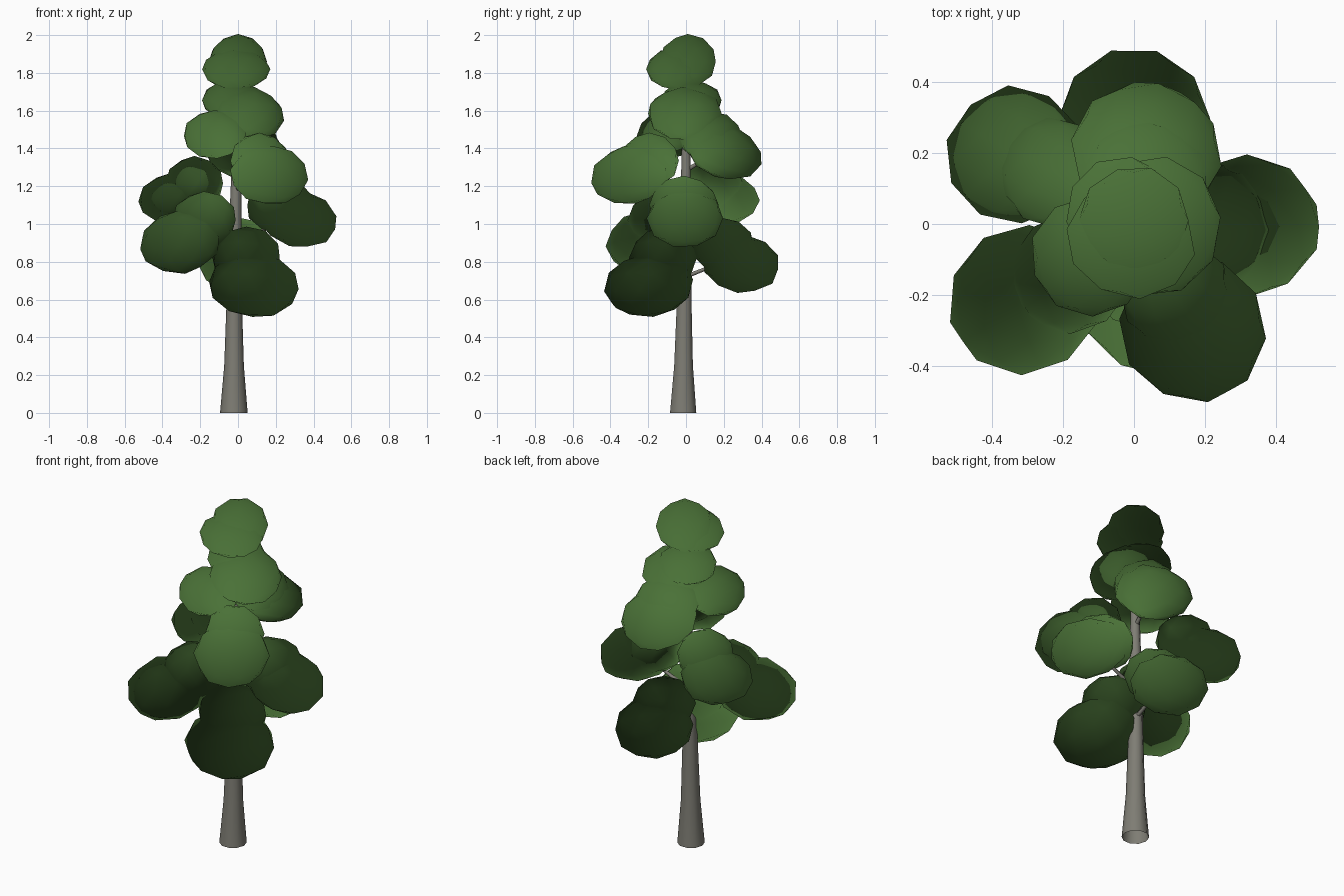
import bpy, bmesh, math, random
from mathutils import Vector, Matrix

if "Cube" in bpy.data.objects:
    bpy.data.objects.remove(bpy.data.objects["Cube"])

random.seed(4)
CROWN = Vector((0, 0, 1.2))


def material(name, rgb):
    m = bpy.data.materials.new(name)
    m.diffuse_color = (*rgb, 1)
    m.use_nodes = True
    m.node_tree.nodes["Principled BSDF"].inputs["Base Color"].default_value = m.diffuse_color
    return m


leaf = material("leaf green", (0.068, 0.165, 0.038))
bark = material("bark grey", (0.21, 0.205, 0.175))


def finish(bm, name, mat):
    me = bpy.data.meshes.new(name)
    for f in bm.faces:
        f.smooth = True
    bm.to_mesh(me)
    bm.free()
    me.materials.append(mat)
    ob = bpy.data.objects.new(name, me)
    bpy.context.collection.objects.link(ob)
    return me


def leaf_cluster(name, lumps):
    """Each lump: centre, radii (outward, sideways, up), downward tilt in degrees."""
    bm = bmesh.new()
    normals = []
    for centre, radii, tilt in lumps:
        c = Vector(centre)
        yaw = math.atan2(c.y, c.x)
        rot = Matrix.Rotation(yaw, 3, 'Z') @ Matrix.Rotation(math.radians(tilt), 3, 'Y')
        for v in bmesh.ops.create_icosphere(bm, subdivisions=2, radius=1)['verts']:
            p = v.co * random.uniform(0.99, 1.04)
            v.co = c + rot @ Vector(a * b for a, b in zip(p, radii))
            # foliage normals fan out from the middle of the crown
            out = (v.co - CROWN).normalized()
            normals.append((out + 0.15 * (v.co - c).normalized()).normalized())
    me = finish(bm, name, leaf)
    me.normals_split_custom_set_from_vertices(normals)


def tube(name, path, sides):
    """Open tapered tube through (x, y, z, radius) points."""
    bm = bmesh.new()
    axis = Vector(path[-1][:3]) - Vector(path[0][:3])
    q = axis.to_track_quat('Z', 'Y')
    if sides > 6:
        q.identity()
    rings = []
    for x, y, z, r in path:
        rings.append([bm.verts.new(Vector((x, y, z)) + q @ Vector(
            (r * math.cos(math.tau * i / sides), r * math.sin(math.tau * i / sides), 0)))
            for i in range(sides)])
    for a, b in zip(rings, rings[1:]):
        for i in range(sides):
            j = (i + 1) % sides
            bm.faces.new((a[i], a[j], b[j], b[i]))
    finish(bm, name, bark)


# trunk
tube("trunk", [(-.022, -.015, 0, .073), (-.021, -.013, .25, .052), (-.02, -.01, .55, .042),
               (-.015, -.005, .95, .034), (-.008, 0, 1.3, .026), (0, 0, 1.75, .014)], 10)

# branches reaching into the leaf clusters
for name, start, end in [
        ("branch_front_low", .6, (.07, -.18, .7)), ("branch_back_low", .72, (0, .25, .82)),
        ("branch_left_front", .83, (-.25, -.18, .93)), ("branch_right", .9, (.25, 0, 1.02)),
        ("branch_left_back", 1.0, (-.26, .17, 1.14)), ("branch_front_high", 1.18, (.13, -.22, 1.27)),
        ("branch_back_high", 1.28, (.03, .16, 1.38))]:
    tube(name, [(-.012, -.005, start, .013), (*end, .007)], 6)

# leaf clusters, bottom to top
leaf_cluster("leaves_front_low", [((.085, -.195, .675), (.235, .24, .168), 8),
                                  ((.045, -.12, .82), (.175, .185, .165), 0)])
leaf_cluster("leaves_back_low", [((0, .295, .79), (.205, .21, .155), 8),
                                 ((.01, .19, .89), (.165, .165, .14), 0)])
leaf_cluster("leaves_left_front", [((-.305, -.21, .905), (.22, .205, .165), 10),
                                   ((-.18, -.14, 1.02), (.175, .165, .148), 0)])
leaf_cluster("leaves_right", [((.315, -.005, 1.03), (.215, .2, .15), 16),
                              ((.22, -.01, 1.1), (.175, .18, .15), 0)])
leaf_cluster("leaves_left_back", [((-.335, .195, 1.135), (.19, .19, .135), 5),
                                  ((-.23, .145, 1.215), (.155, .15, .14), 0)])
leaf_cluster("leaves_front_high", [((.165, -.295, 1.26), (.21, .2, .155), 12),
                                   ((.115, -.195, 1.335), (.155, .155, .145), 0)])
leaf_cluster("leaves_back_high", [((.035, .2, 1.385), (.205, .21, .142), 20),
                                  ((.03, .13, 1.46), (.165, .175, .135), 0)])
leaf_cluster("leaves_upper_left", [((-.12, -.09, 1.475), (.168, .168, .128), 5)])
leaf_cluster("leaves_upper", [((.055, -.01, 1.585), (.188, .195, .14), 12),
                              ((-.03, .03, 1.655), (.16, .158, .105), 0)])
leaf_cluster("leaves_top", [((-.01, -.05, 1.82), (.157, .18, .11), 0),
                            ((0, .01, 1.86), (.15, .15, .142), 0)])
